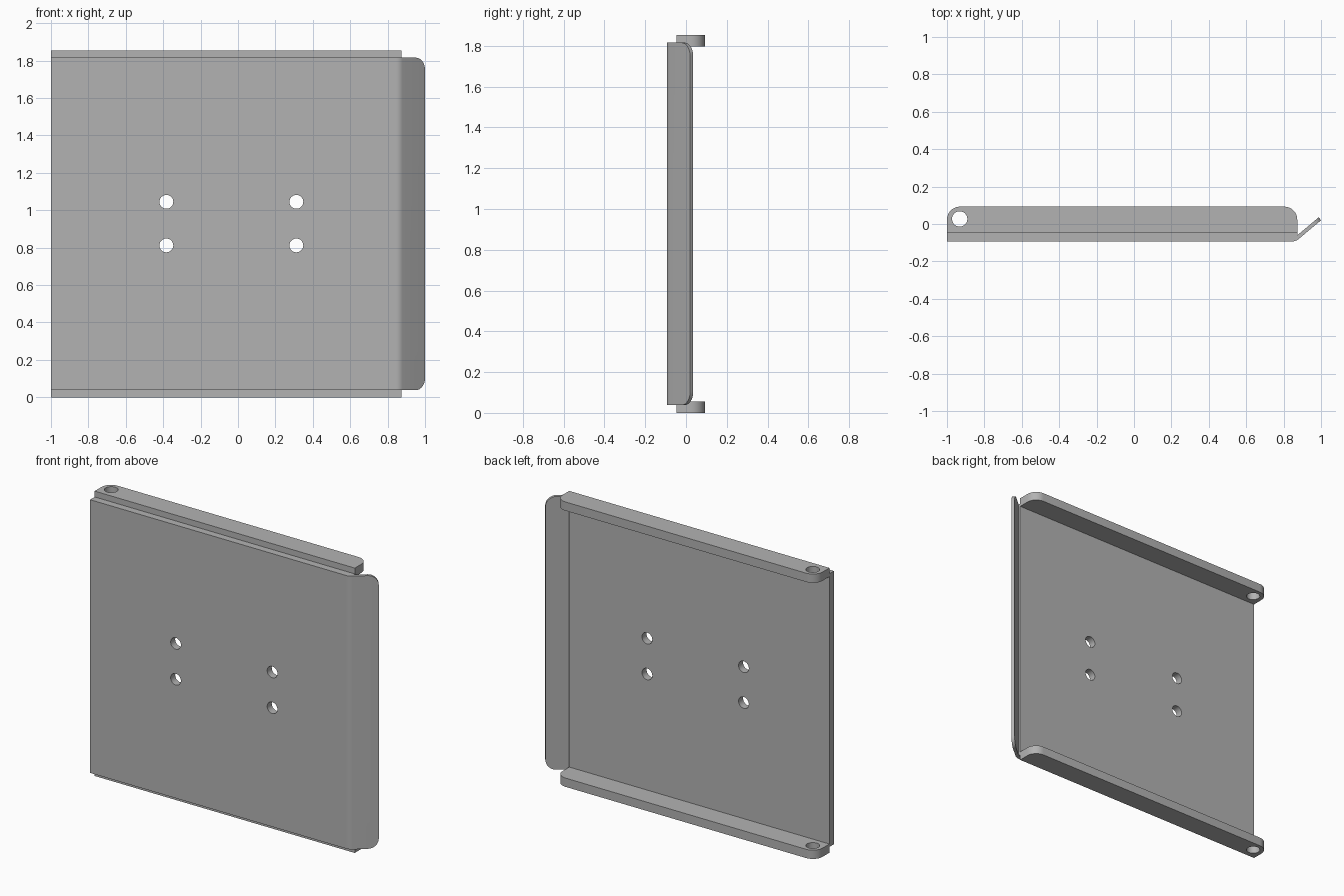
import bpy, bmesh, math
from mathutils import Vector

if "Cube" in bpy.data.objects:
    bpy.data.objects.remove(bpy.data.objects["Cube"])

grey = bpy.data.materials.new("steel_grey")
grey.diffuse_color = (0.45, 0.45, 0.45, 1)
grey.use_nodes = True
grey.node_tree.nodes["Principled BSDF"].inputs["Base Color"].default_value = grey.diffuse_color

Y_FRONT, Y_STEP, Y_BACK = -0.093, -0.046, 0.093
X_LEFT, X_RIGHT = -1.0, 0.873
HEIGHT, FLANGE = 1.854, 0.057


def prism(name, section, z0, z1, edge_rule, radius):
    """Extrude an xy section in z, then round the edges picked by a rule."""
    bm = bmesh.new()
    face = bm.faces.new([bm.verts.new((x, y, z0)) for x, y in section])
    ext = bmesh.ops.extrude_face_region(bm, geom=[face])["geom"]
    bmesh.ops.translate(bm, vec=(0, 0, z1 - z0),
                        verts=[v for v in ext if isinstance(v, bmesh.types.BMVert)])
    bmesh.ops.recalc_face_normals(bm, faces=bm.faces)
    edges = [e for e in bm.edges if edge_rule(e.verts[0].co, e.verts[1].co)]
    bmesh.ops.bevel(bm, geom=edges, offset=radius, segments=8, profile=0.5,
                    affect='EDGES')
    bmesh.ops.recalc_face_normals(bm, faces=bm.faces)
    mesh = bpy.data.meshes.new(name)
    bm.to_mesh(mesh)
    bm.free()
    mesh.materials.append(grey)
    obj = bpy.data.objects.new(name, mesh)
    bpy.context.collection.objects.link(obj)
    return obj


def drill(obj, centre, radius, rotation=(0, 0, 0)):
    """Cut one round hole through a part."""
    bpy.ops.mesh.primitive_cylinder_add(vertices=32, radius=radius, depth=0.3,
                                        location=centre, rotation=rotation)
    cutter = bpy.context.object
    cutter.data.materials.append(grey)
    cut = obj.modifiers.new("hole", 'BOOLEAN')
    cut.operation, cut.solver, cut.object = 'DIFFERENCE', 'EXACT', cutter
    bpy.context.view_layer.objects.active = obj
    bpy.ops.object.modifier_apply(modifier=cut.name)
    bpy.data.objects.remove(cutter)


def finish(obj):
    bpy.ops.object.select_all(action='DESELECT')
    obj.select_set(True)
    bpy.context.view_layer.objects.active = obj
    bpy.ops.object.shade_smooth_by_angle(angle=math.radians(30))


# Plate with a thin angled lip, joined by a soft bend on the front
slope = Vector((math.cos(math.radians(40)), math.sin(math.radians(40))))
normal = Vector((-slope.y, slope.x))
tip = Vector((1.0, 0.02))
corner = tip - slope * ((tip.y - Y_FRONT) / slope.y)
start, end = corner - Vector((0.02, 0)), corner + slope * 0.02
bend = [start.lerp(corner, t).lerp(corner.lerp(end, t), t)
        for t in (0, 0.2, 0.4, 0.6, 0.8, 1)]
inner_tip = tip + normal * 0.02
inner_root = inner_tip - slope * ((inner_tip.x - X_RIGHT) / slope.x)
section = [(X_LEFT, Y_FRONT), *bend, tip, inner_tip, inner_root,
           (X_RIGHT, Y_STEP), (X_LEFT, Y_STEP)]
plate = prism("plate_with_lip", section, 0.038, HEIGHT - 0.038,
              lambda a, b: min(a.x, b.x) > 0.95 and abs(a.z - b.z) < 0.01, 0.065)

# Four mounting holes
for x in (-0.383, 0.312):
    for z in (0.812, 1.045):
        drill(plate, (x, Y_FRONT, z), 0.037, (math.pi / 2, 0, 0))
finish(plate)

# Top and bottom flanges with rounded back corners and a pivot hole
bar = [(X_LEFT, Y_STEP), (X_RIGHT, Y_STEP), (X_RIGHT, Y_BACK), (X_LEFT, Y_BACK)]
for name, z in (("bottom_flange", 0), ("top_flange", HEIGHT - FLANGE)):
    flange = prism(name, bar, z, z + FLANGE,
                   lambda a, b: min(a.y, b.y) > 0.09 and abs(a.z - b.z) > 0.01, 0.07)
    drill(flange, (-0.932, 0.027, z + FLANGE / 2), 0.041)
    finish(flange)
